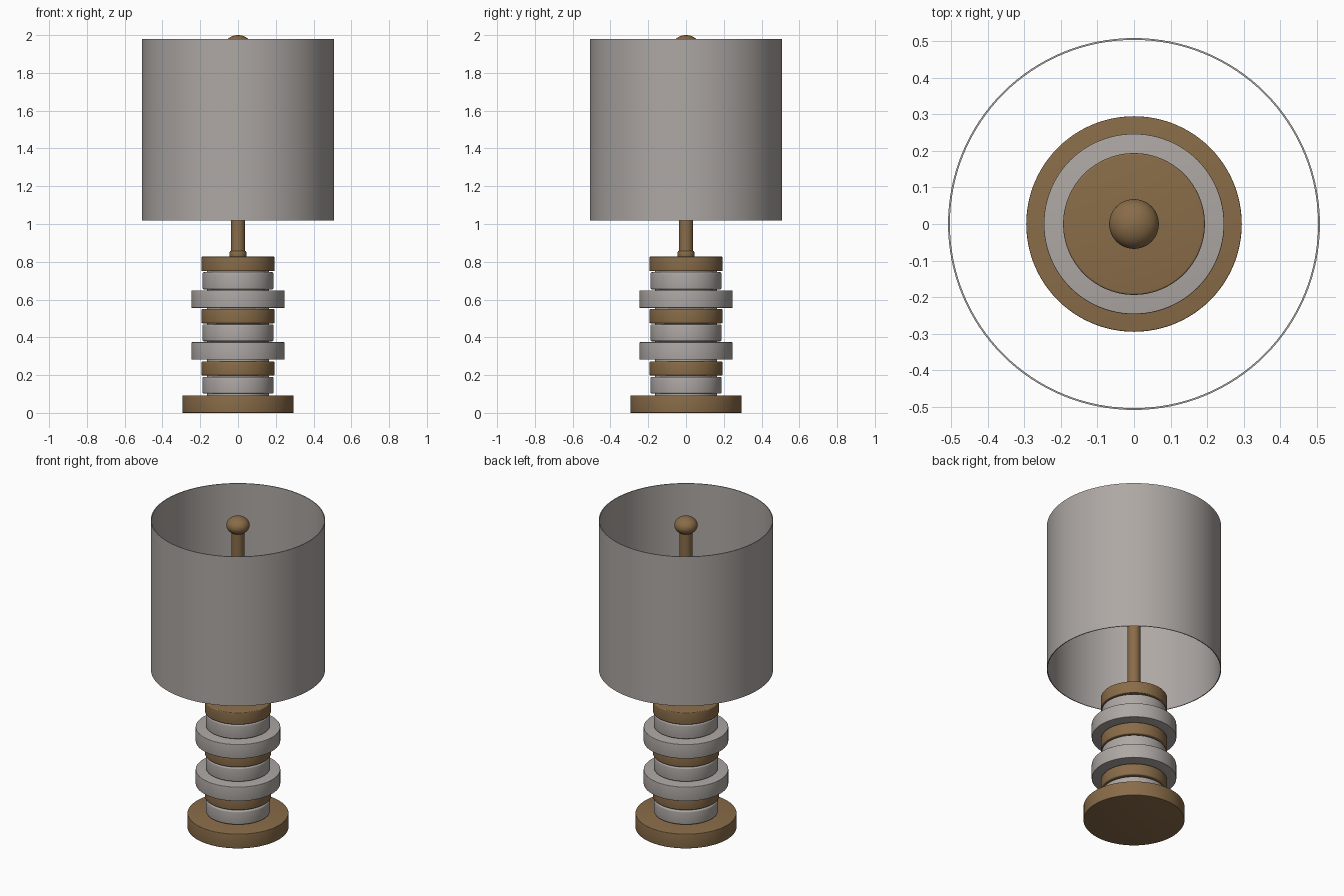
import bpy, math

if "Cube" in bpy.data.objects:
    bpy.data.objects.remove(bpy.data.objects["Cube"])

def material(name, rgb):
    m = bpy.data.materials.new(name)
    m.diffuse_color = (*rgb, 1)
    m.use_nodes = True
    m.node_tree.nodes["Principled BSDF"].inputs["Base Color"].default_value = m.diffuse_color
    return m

WOOD = material("brown_wood", (0.25, 0.15, 0.065))
GREY = material("warm_grey", (0.42, 0.39, 0.37))

def lathe(name, profile, mat, sides=96, closed=False):
    """Spin (radius, z) points around z; open profiles get end caps."""
    verts = [(r * math.cos(2 * math.pi * i / sides), r * math.sin(2 * math.pi * i / sides), z)
             for r, z in profile for i in range(sides)]
    n = len(profile)
    faces = []
    for k in range(n if closed else n - 1):
        a, b = k * sides, ((k + 1) % n) * sides
        for i in range(sides):
            j = (i + 1) % sides
            faces.append((a + i, a + j, b + j, b + i))
    if not closed:
        faces.append(tuple(reversed(range(sides))))
        faces.append(tuple(range((n - 1) * sides, n * sides)))
    me = bpy.data.meshes.new(name)
    me.from_pydata(verts, [], faces)
    me.materials.append(mat)
    ob = bpy.data.objects.new(name, me)
    bpy.context.collection.objects.link(ob)
    bpy.ops.object.select_all(action='DESELECT')
    ob.select_set(True)
    bpy.context.view_layer.objects.active = ob
    bpy.ops.object.shade_smooth_by_angle(angle=math.radians(32))
    return ob

def disc(name, r, z0, z1, mat, b):
    """Disc with softly rounded rims."""
    arc = [(r - b + b * math.sin(t), b - b * math.cos(t))
           for t in (math.pi / 2 * i / 4 for i in range(5))]
    lathe(name, [(x, z0 + d) for x, d in arc] + [(x, z1 - d) for x, d in reversed(arc)], mat)

# Base and stacked discs
disc("base", 0.295, 0.0, 0.093, WOOD, 0.003)
stack = [
    ("lower_grey_disc", 0.188, 0.102, 0.190, GREY, 0.008),
    ("lower_wood_disc", 0.194, 0.198, 0.273, WOOD, 0.008),
    ("lower_wide_disc", 0.247, 0.282, 0.374, GREY, 0.003),
    ("middle_grey_disc", 0.188, 0.379, 0.469, GREY, 0.008),
    ("middle_wood_disc", 0.194, 0.474, 0.551, WOOD, 0.008),
    ("upper_wide_disc", 0.247, 0.556, 0.648, GREY, 0.003),
    ("upper_grey_disc", 0.188, 0.654, 0.745, GREY, 0.008),
    ("top_wood_disc", 0.194, 0.750, 0.827, WOOD, 0.005),
]
for args in stack:
    disc(*args)

# Inner core seen in the gaps between discs
lathe("core", [(0.165, 0.08), (0.165, 0.80)], GREY)

# Collar, pole and finial
disc("pole_collar", 0.045, 0.822, 0.858, WOOD, 0.010)
lathe("pole", [(0.038, 0.82), (0.038, 1.93)], WOOD, 48)
ball = [(0.068 * math.sin(math.pi * i / 24), 1.947 - 0.053 * math.cos(math.pi * i / 24))
        for i in range(1, 24)]
lathe("finial", [(0.001, 1.894)] + ball + [(0.001, 2.0)], WOOD, 48)

# Thin open drum shade
lathe("shade", [(0.509, 1.018), (0.509, 1.98), (0.504, 1.98), (0.504, 1.018)], GREY, 128, closed=True)
